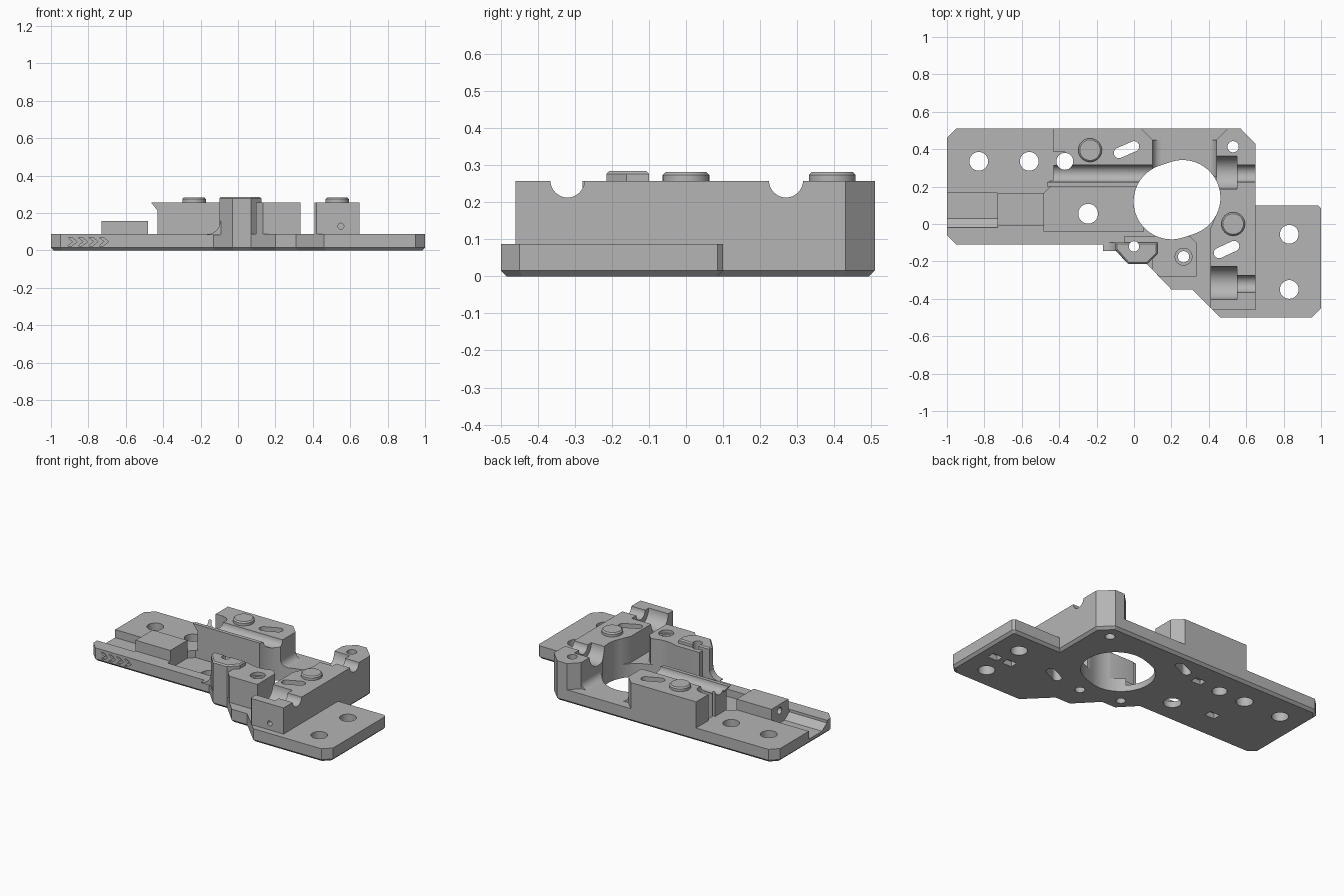
import bpy, bmesh, math
from mathutils import Vector

if "Cube" in bpy.data.objects:
    bpy.data.objects.remove(bpy.data.objects["Cube"], do_unlink=True)

grey = bpy.data.materials.new("plain grey")
grey.use_nodes = True
COL = (0.46, 0.46, 0.46, 1)
grey.diffuse_color = COL
grey.node_tree.nodes["Principled BSDF"].inputs["Base Color"].default_value = COL

AXES = {"x": lambda u, v, w: (w, u, v),
        "y": lambda u, v, w: (u, w, v),
        "z": lambda u, v, w: (u, v, w)}
PLATE, TOP = 0.087, 0.257


def prism(name, pts, a, b, axis="z", bevel=None):
    """Extrude a profile from a to b; bevel = (end height, width)."""
    bm = bmesh.new()
    put = AXES[axis]
    lo = [bm.verts.new(put(u, v, a)) for u, v in pts]
    hi = [bm.verts.new(put(u, v, b)) for u, v in pts]
    bm.faces.new(lo)
    bm.faces.new(hi)
    for i in range(len(pts)):
        j = (i + 1) % len(pts)
        bm.faces.new((lo[i], lo[j], hi[j], hi[i]))
    bmesh.ops.recalc_face_normals(bm, faces=bm.faces)
    if bevel:
        edges = [e for e in bm.edges if all(abs(v.co.z - bevel[0]) < 1e-5 for v in e.verts)]
        bmesh.ops.bevel(bm, geom=edges, offset=bevel[1], segments=1, affect="EDGES")
    me = bpy.data.meshes.new(name)
    bm.to_mesh(me)
    bm.free()
    me.materials.append(grey)
    ob = bpy.data.objects.new(name, me)
    bpy.context.collection.objects.link(ob)
    return ob


def rect(u0, u1, v0, v1):
    return [(u0, v0), (u1, v0), (u1, v1), (u0, v1)]


def arc(u, v, r, start=0, end=360, n=40):
    count = n if end - start == 360 else n + 1
    angles = [math.radians(start + (end - start) * i / n) for i in range(count)]
    return [(u + r * math.cos(t), v + r * math.sin(t)) for t in angles]


def slot(c0, c1, r):
    """Hull of two equal circles."""
    d = math.degrees(math.atan2(c1[1] - c0[1], c1[0] - c0[0]))
    return arc(*c1, r, d - 90, d + 90, 24) + arc(*c0, r, d + 90, d + 270, 24)


cutters = []


def cutter(*args):
    ob = prism("cutter", *args)
    ob.hide_render = True
    cutters.append(ob)
    return ob


def carve(ob, tools):
    for tool in tools:
        mod = ob.modifiers.new("cut", "BOOLEAN")
        mod.operation, mod.solver, mod.object = "DIFFERENCE", "EXACT", tool
    bpy.context.view_layer.update()
    me = bpy.data.meshes.new_from_object(ob.evaluated_get(bpy.context.evaluated_depsgraph_get()))
    ob.modifiers.clear()
    ob.data = me


def fillet(name, x, side, r, y0, y1):
    """Concave foot between a wall at x and the plate."""
    curve = arc(x + side * r, PLATE + r, r, 180 if side > 0 else 270, 270 if side > 0 else 360, 8)
    if side < 0:
        curve.reverse()
    pts = [(x - side * 0.01, PLATE + r), *curve, (x + side * r, PLATE - 0.005), (x - side * 0.01, PLATE - 0.005)]
    return prism(name, pts, y0, y1, "y")


# Base plate
outline = [(-.95, .51), (-1, .46), (-1, -.06), (-.95, -.11), (-.13, -.11), (-.03, -.215),
           (.07, -.215), (.20, -.35), (.31, -.35), (.46, -.5), (.95, -.5), (1, -.45),
           (1, .085), (.985, .1), (.65, .1), (.65, .43), (.57, .51)]
plate = prism("base_plate", outline, 0, PLATE, "z", (0, .016))

# Raised blocks
low = PLATE - 0.005
back = prism("back_block", [(-.43, .51), (-.43, .385), (-.37, .385), (-.37, .315), (-.43, .315),
                            (-.43, .2), (.1, .2), (.1, .45), (.04, .51)], 0.03, TOP)
right = prism("side_block", [(.41, -.45), (.42, -.46), (.65, -.46), (.65, .43), (.57, .51),
                             (.5, .51), (.44, .45), (.44, .05), (.41, -.02)], low, TOP)
tower = prism("front_tower", [(-.1, -.135), (-.03, -.215), (.07, -.215), (.125, -.16),
                              (.125, -.1), (-.1, -.1)], low, .285, "z", (.285, .008))
post = prism("screw_post", [(.134, -.28), (.335, -.28), (.335, -.1), (.3, -.065),
                            (-.05, -.065), (-.05, -.11), (.095, -.11), (.095, -.24)], low, TOP)
lip = prism("wall_lip", [(-.465, TOP), (-.42, TOP), (-.42, .215), (-.432, .215)], .2, .235, "y")
box = prism("sensor_box", rect(-.73, -.48, -.01, .165), low, .157)
feet = [fillet("back_block_foot", .1, 1, .045, .25, .45),
        fillet("side_block_foot", .44, -1, .045, .25, .45),
        fillet("tower_foot", -.095, -1, .07, -.145, -.1)]
boss_points = [(-.235, .395), (.53, 0)]
for i, (x, y) in enumerate(boss_points):
    prism("round_boss_%d" % (i + 1), arc(x, y, .063), TOP - .005, .282, "z", (.282, .008))

# Holes that run through everything
for x, y, r in [(-.83, .335, .05), (-.56, .335, .05), (-.37, .335, .045), (-.245, .055, .053),
                (.83, -.055, .05), (.83, -.35, .05), (.53, .413, .03), (0, -.12, .028),
                (.265, -.175, .03)]:
    cutter(arc(x, y, r), -.1, .4)
bore = cutter(slot((.2, .12), (.26, .14), .202), -.1, .4)
cutter(slot((-.08, .38), (.0, .415), .028), -.1, .4)
cutter(slot((.455, -.155), (.535, -.118), .028), -.1, .4)
through = list(cutters)

# Rod grooves and bearing seats
grooves = [cutter(arc(.27, TOP + .002, .046), -.6, .8, "x"),
           cutter(arc(-.32, TOP + .002, .046), .3, .8, "x")]
seats = [cutter(arc(y, TOP + .002, .088), .3, .55, "x") for y in (.275, -.315)]
side_screw = cutter(arc(.55, .13, .016, 0, 360, 20), -.6, -.4, "y")
counterbore = cutter(arc(.265, -.175, .045), TOP - .02, .4)
box_screw = cutter(arc(.08, .115, .022, 0, 360, 20), -.8, -.65, "x")

# Plate pockets, underside recesses and engraved arrows
pockets = [cutter([(.165, .2), (.165, .035), (.03, .035), (-.02, .07), (-.02, .2)], -1.1, -.73, "x"),
           cutter([(-.48, -.04), (.05, -.04), (.05, .2), (-.445, .2), (-.48, .165)], .04, .2)]
for x, y in [(-.2, .345), (-.516, .095), (.78, -.2), (.89, -.2)]:
    pockets.append(cutter(rect(x - .035, x + .035, y - .025, y + .025), -.1, .035))
for i in range(4):
    x = -.91 + .056 * i
    chevron = [(x, .025), (x + .022, .025), (x + .05, .047), (x + .022, .07), (x, .07), (x + .028, .047)]
    pockets.append(cutter(chevron, -.2, -.098, "y"))

carve(plate, through + pockets)
carve(back, through + [grooves[0]])
carve(right, through + grooves + seats + [side_screw])
carve(tower, through)
carve(post, through + [counterbore])
carve(box, [box_screw])
carve(lip, [grooves[0]])
for foot in feet:
    carve(foot, [bore])
for ob in cutters:
    bpy.data.objects.remove(ob, do_unlink=True)

# Smooth the round walls, keep edges crisp
bpy.ops.object.select_all(action="DESELECT")
for ob in bpy.context.collection.objects:
    if ob.type == "MESH" and ob.data.materials and ob.data.materials[0] == grey:
        ob.select_set(True)
        bpy.context.view_layer.objects.active = ob
bpy.ops.object.shade_smooth_by_angle(angle=math.radians(25))
